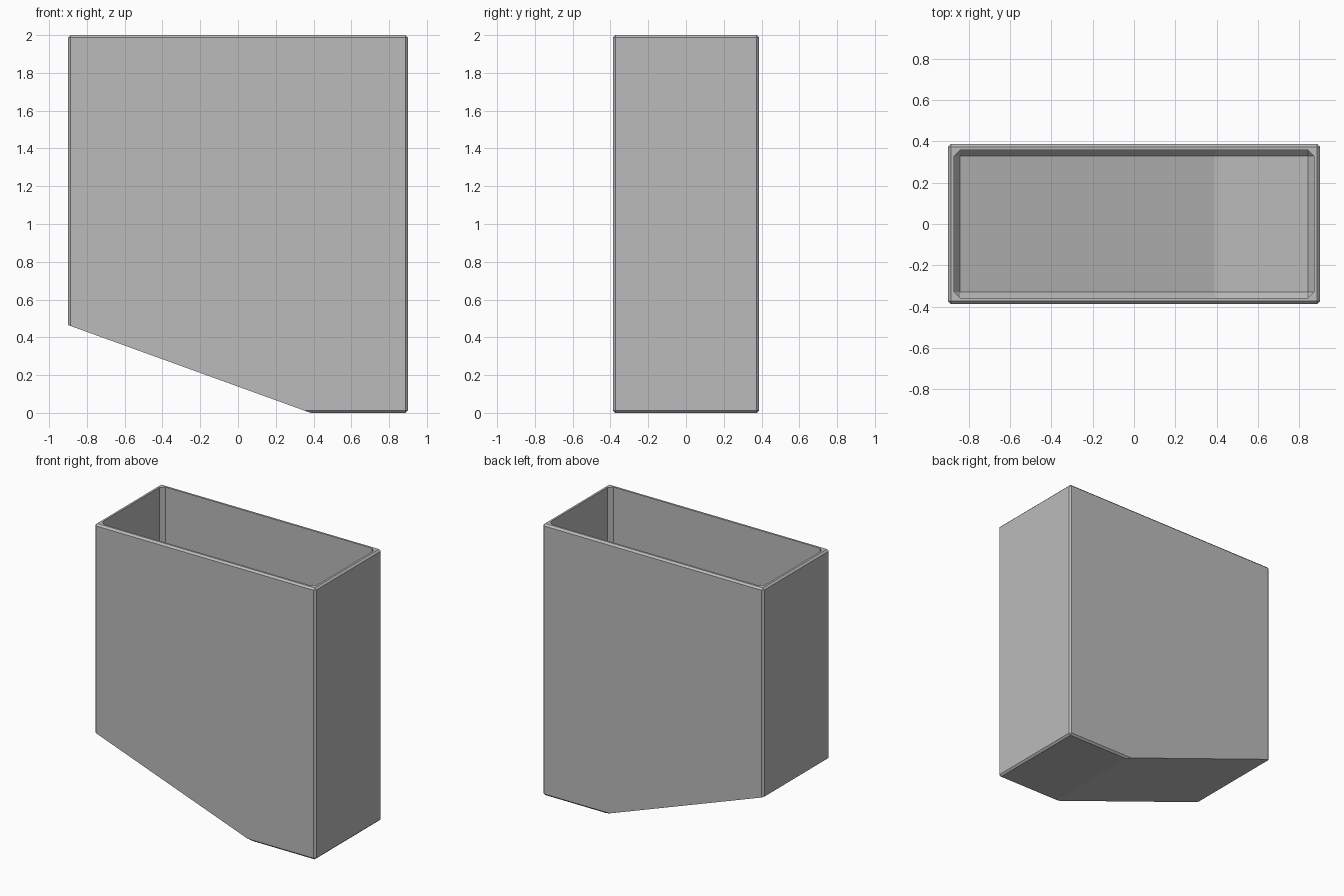
import bpy
import bmesh
import math
from mathutils import Vector

if "Cube" in bpy.data.objects:
    bpy.data.objects.remove(bpy.data.objects["Cube"], do_unlink=True)

HALF_X, HALF_Y, HEIGHT = 0.90, 0.387, 2.0
WALL = 0.028
SLOPE_START, SLOPE_RISE = 0.385, 0.465       # sloped underside: toe x, height at right wall
slope = math.atan2(SLOPE_RISE, SLOPE_START + HALF_X)

grey = bpy.data.materials.new("plain grey")
grey.use_nodes = True
grey.diffuse_color = (0.5, 0.5, 0.5, 1)
grey.node_tree.nodes["Principled BSDF"].inputs["Base Color"].default_value = (0.5, 0.5, 0.5, 1)


def make_object(name, bm):
    bmesh.ops.recalc_face_normals(bm, faces=bm.faces)
    mesh = bpy.data.meshes.new(name)
    bm.to_mesh(mesh)
    bm.free()
    mesh.materials.append(grey)
    obj = bpy.data.objects.new(name, mesh)
    bpy.context.collection.objects.link(obj)
    return obj


def chamfered_box(half_x, half_y, bottom, top, width):
    bm = bmesh.new()
    bmesh.ops.create_cube(bm, size=2)
    for v in bm.verts:
        v.co = (v.co.x * half_x, v.co.y * half_y, top if v.co.z > 0 else bottom)
    bmesh.ops.bevel(bm, geom=bm.edges[:], offset=width, segments=1, affect='EDGES')
    return bm


def prism(profile, half_y):
    bm = bmesh.new()
    face = bm.faces.new([bm.verts.new((x, -half_y, z)) for x, z in profile])
    side = bmesh.ops.extrude_face_region(bm, geom=[face])["geom"]
    bmesh.ops.translate(bm, vec=(0, 2 * half_y, 0),
                        verts=[v for v in side if isinstance(v, bmesh.types.BMVert)])
    bmesh.ops.recalc_face_normals(bm, faces=bm.faces)
    return bm


# Outer body: chamfered box with its underside cut along the slope
body = chamfered_box(HALF_X, HALF_Y, 0, HEIGHT, 0.013)
cut = bmesh.ops.bisect_plane(
    body, geom=body.verts[:] + body.edges[:] + body.faces[:],
    plane_co=(SLOPE_START, 0, 0),
    plane_no=Vector((-math.sin(slope), 0, -math.cos(slope))), clear_outer=True)
bmesh.ops.holes_fill(body, edges=[e for e in cut["geom_cut"] if isinstance(e, bmesh.types.BMEdge)])
bin_body = make_object("bin_body", body)

# Cavity: follows the sloped floor, chamfered at its corners, open at the top
inner_x = HALF_X - WALL
toe = SLOPE_START + WALL * math.tan(slope / 2)
rise = WALL + (toe + inner_x) * math.tan(slope)
open_top = HEIGHT + 0.2
cavity = prism([(-inner_x, rise), (toe, WALL), (inner_x, WALL),
                (inner_x, open_top), (-inner_x, open_top)], HALF_Y - WALL)
corners = [e for e in cavity.edges if e.calc_face_angle() > math.radians(30)]
bmesh.ops.bevel(cavity, geom=corners, offset=0.03, segments=1, affect='EDGES')
cutter = make_object("cavity_cutter", cavity)
cutter.hide_render = True

# Hollow out the body
hollow = bin_body.modifiers.new("hollow", 'BOOLEAN')
hollow.operation = 'DIFFERENCE'
hollow.solver = 'EXACT'
hollow.object = cutter
bpy.ops.object.select_all(action='DESELECT')
bpy.context.view_layer.objects.active = bin_body
bin_body.select_set(True)
bpy.ops.object.modifier_apply(modifier=hollow.name)
bpy.data.objects.remove(cutter, do_unlink=True)
